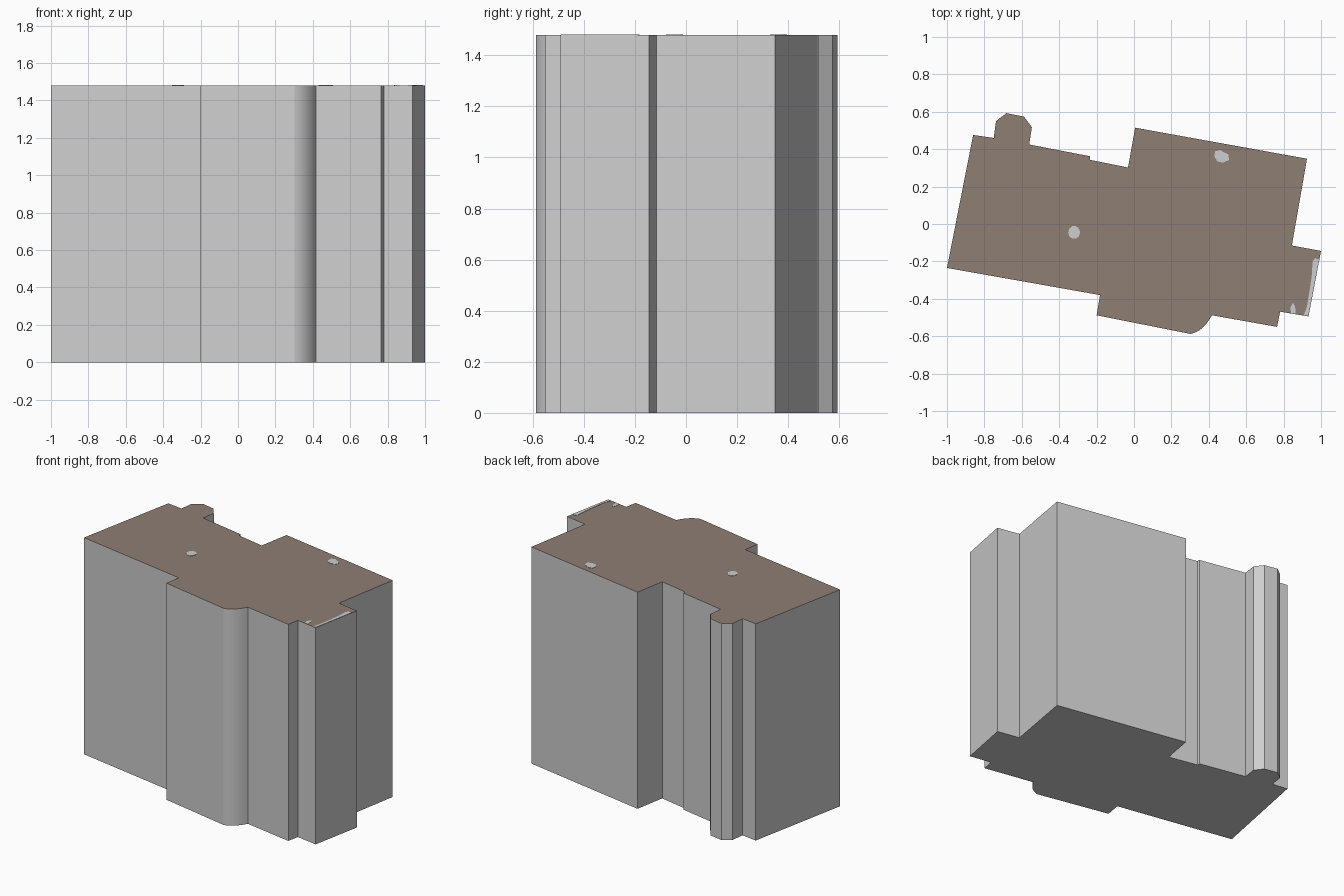
import bpy
import bmesh
import math

if "Cube" in bpy.data.objects:
    bpy.data.objects.remove(bpy.data.objects["Cube"])

HEIGHT = 1.48


def material(name, rgb):
    m = bpy.data.materials.new(name)
    m.diffuse_color = (*rgb, 1)
    m.use_nodes = True
    m.node_tree.nodes["Principled BSDF"].inputs["Base Color"].default_value = m.diffuse_color
    return m


wall_grey = material("wall_grey", (0.62, 0.62, 0.62))
roof_brown = material("roof_brown", (0.275, 0.21, 0.172))


def prism(name, outline, z0, z1, mats):
    """Extrude a counter-clockwise outline; the top takes the last material."""
    bm = bmesh.new()
    low = [bm.verts.new((x, y, z0)) for x, y in outline]
    high = [bm.verts.new((x, y, z1)) for x, y in outline]
    n = len(outline)
    bm.faces.new(low[::-1])
    bm.faces.new(high).material_index = len(mats) - 1
    for i in range(n):
        j = (i + 1) % n
        bm.faces.new((low[i], low[j], high[j], high[i]))
    bmesh.ops.recalc_face_normals(bm, faces=bm.faces)
    mesh = bpy.data.meshes.new(name)
    bm.to_mesh(mesh)
    bm.free()
    for m in mats:
        mesh.materials.append(m)
    ob = bpy.data.objects.new(name, mesh)
    bpy.context.collection.objects.link(ob)
    return ob


def curve(a, c, b, steps):
    """Points of a rounded corner from a to b, pulled towards c."""
    pts = []
    for i in range(steps + 1):
        t = i / steps
        pts.append(tuple((1 - t) ** 2 * p + 2 * t * (1 - t) * q + t * t * r
                         for p, q, r in zip(a, c, b)))
    return pts


# Building footprint: front side with rounded bay, right side, back with turret
front = [(-1, -0.235), (-0.182, -0.38), (-0.2, -0.488)]
bay = curve((0.303, -0.588), (0.373, -0.572), (0.416, -0.488), 8)
right = [(0.765, -0.55), (0.781, -0.469), (0.933, -0.494), (1, -0.144),
         (0.844, -0.115), (0.925, 0.349)]
back = [(0.006, 0.515), (-0.032, 0.302), (-0.234, 0.343), (-0.234, 0.362),
        (-0.56, 0.425)]
turret = [(-0.546, 0.518), (-0.588, 0.574), (-0.682, 0.593), (-0.738, 0.55),
          (-0.75, 0.46)]
building = prism("building", front + bay + right + back + turret + [(-0.86, 0.476)],
                 0, HEIGHT, [wall_grey, roof_brown])
bpy.context.view_layer.objects.active = building
building.select_set(True)
bpy.ops.object.shade_smooth_by_angle(angle=math.radians(20))

# Bare grey patches on the roof, as very thin plates
patches = {
    "roof_patch_back": [(0.43, 0.36), (0.445, 0.335), (0.475, 0.328), (0.508, 0.342),
                        (0.505, 0.372), (0.46, 0.395), (0.433, 0.388)],
    "roof_patch_middle": [(-0.32 + 0.032 * math.cos(i * math.pi / 5),
                           -0.045 + 0.035 * math.sin(i * math.pi / 5)) for i in range(10)],
    "roof_patch_edge": [(0.908, -0.488), (0.932, -0.49), (0.99, -0.19), (0.968, -0.183),
                        (0.955, -0.2), (0.95, -0.28), (0.938, -0.36), (0.925, -0.44)],
    "roof_patch_corner": [(0.84, -0.476), (0.863, -0.48), (0.862, -0.445),
                          (0.85, -0.42), (0.835, -0.45)],
}
for name, outline in patches.items():
    prism(name, outline, HEIGHT - 0.001, HEIGHT + 0.002, [wall_grey])
